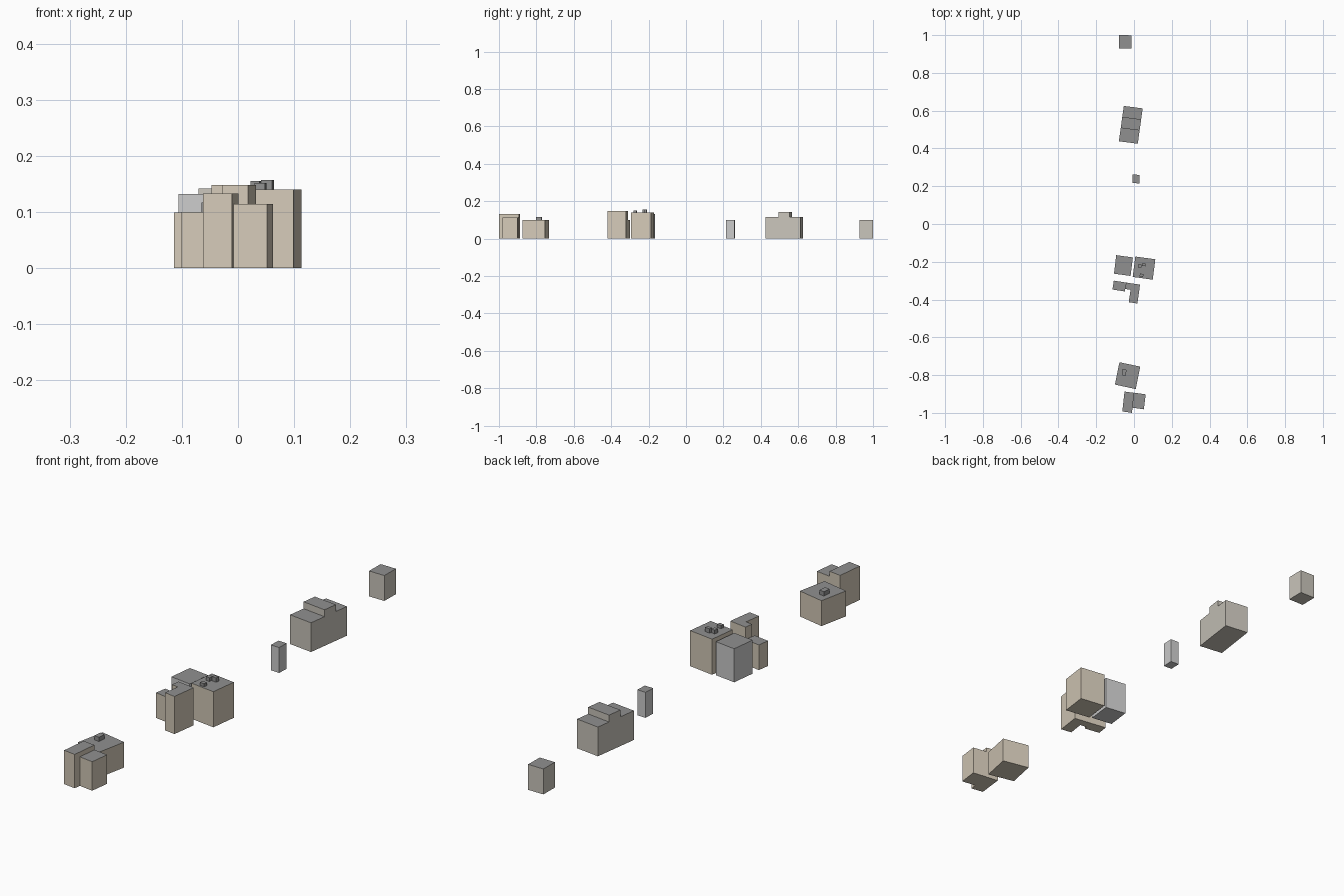
import bpy, bmesh

if "Cube" in bpy.data.objects:
    bpy.data.objects.remove(bpy.data.objects["Cube"])


def material(name, rgb):
    m = bpy.data.materials.new(name)
    m.diffuse_color = (*rgb, 1)
    m.use_nodes = True
    m.node_tree.nodes["Principled BSDF"].inputs["Base Color"].default_value = m.diffuse_color
    return m


TAN = material("tan_wall", (0.66, 0.59, 0.48))
PALE = material("pale_wall", (0.59, 0.56, 0.50))
GREY = material("grey_wall", (0.56, 0.56, 0.56))
ROOF = material("roof_grey", (0.28, 0.28, 0.28))


def block(name, outline, top, wall, base=0.0):
    """Extrude a footprint (counter-clockwise) upward; the top face gets the roof material."""
    bm = bmesh.new()
    low = [bm.verts.new((x, y, base)) for x, y in outline]
    high = [bm.verts.new((x, y, top)) for x, y in outline]
    bm.faces.new(low[::-1])
    bm.faces.new(high).material_index = 1
    n = len(outline)
    for i in range(n):
        j = (i + 1) % n
        bm.faces.new((low[i], low[j], high[j], high[i]))
    mesh = bpy.data.meshes.new(name)
    bm.to_mesh(mesh)
    bm.free()
    mesh.materials.append(wall)
    mesh.materials.append(ROOF)
    obj = bpy.data.objects.new(name, mesh)
    bpy.context.collection.objects.link(obj)
    return obj


def quad(x0, y0, x1, y1, skew=0.0):
    """Near-rectangular footprint within bounds, turned slightly clockwise by skew."""
    return [(x0, y0 + skew), (x1 - skew, y0), (x1, y1 - skew), (x0 + skew, y1)]


# Small isolated houses at the back
block("back_house", quad(-0.08, 0.928, -0.012, 1.0, 0.001), 0.10, PALE)
block("small_house", quad(-0.009, 0.215, 0.030, 0.262, 0.002), 0.10, GREY)

# Long house: low front and rear sections, raised middle
bl, br = (-0.080, 0.438), (0.020, 0.425)
tl, tr = (-0.054, 0.625), (0.046, 0.612)


def along(a, b, t):
    return (a[0] + (b[0] - a[0]) * t, a[1] + (b[1] - a[1]) * t)


for name, t0, t1, h in (("front", 0, 0.375, 0.115),
                        ("middle", 0.375, 0.69, 0.142),
                        ("rear", 0.69, 1, 0.115)):
    block("long_house_" + name, [along(bl, tl, t0), along(br, tr, t0),
                                 along(br, tr, t1), along(bl, tl, t1)], h, PALE)

# Central pair of buildings
block("central_grey_building",
      [(-0.106, -0.263), (-0.018, -0.275), (-0.006, -0.177), (-0.094, -0.165)], 0.132, GREY)
block("central_tan_building",
      [(-0.007, -0.280), (0.099, -0.295), (0.113, -0.187), (0.007, -0.172)], 0.140, TAN)

# L-shaped house with lower side wing
block("l_shaped_house",
      [(-0.028, -0.414), (0.018, -0.421), (0.032, -0.321), (-0.042, -0.310),
       (-0.047, -0.344), (-0.018, -0.348)], 0.148, TAN)
block("side_wing",
      [(-0.114, -0.347), (-0.049, -0.357), (-0.042, -0.310), (-0.107, -0.300)], 0.099, TAN)

# Front group
block("front_square_building",
      [(-0.101, -0.850), (0.009, -0.874), (0.033, -0.755), (-0.077, -0.732)], 0.10, TAN)
block("front_left_house",
      [(-0.062, -0.992), (-0.011, -1.0), (0.001, -0.894), (-0.050, -0.887)], 0.133, TAN)
block("front_right_house",
      [(-0.010, -0.972), (0.052, -0.981), (0.062, -0.902), (0.001, -0.893)], 0.114, TAN)

# Rooftop boxes
for i, (x0, y0, x1, y1, z0, z1) in enumerate((
        (0.022, -0.233, 0.041, -0.213, 0.14, 0.155),
        (0.041, -0.224, 0.064, -0.208, 0.14, 0.157),
        (0.029, -0.280, 0.051, -0.262, 0.14, 0.152),
        (-0.065, -0.803, -0.040, -0.769, 0.10, 0.117))):
    block(f"roof_box_{i + 1}", quad(x0, y0, x1, y1, 0.003), z1, ROOF, z0)
